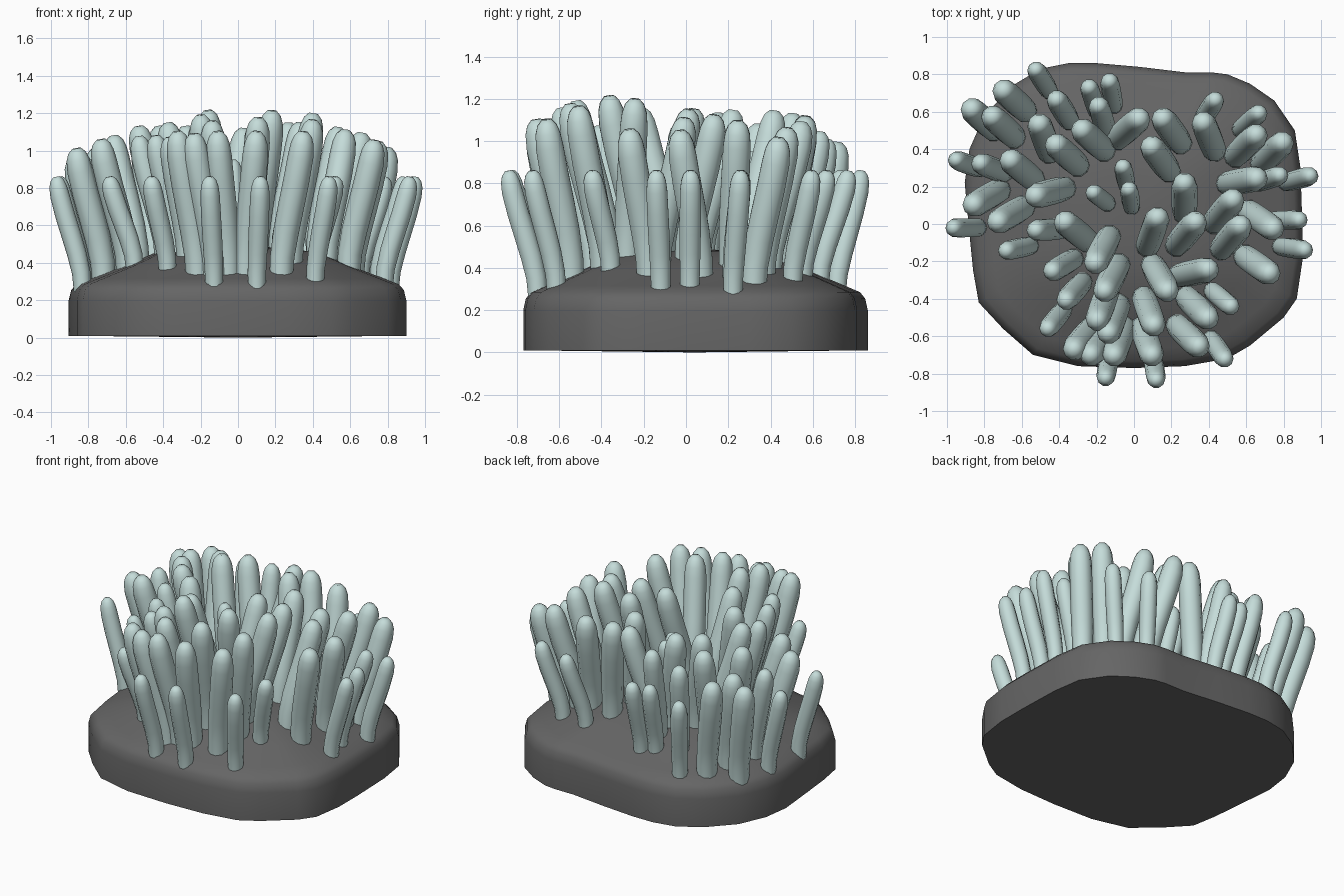
import bpy, bmesh, math
from mathutils import Vector
from mathutils.bvhtree import BVHTree

if "Cube" in bpy.data.objects:
    bpy.data.objects.remove(bpy.data.objects["Cube"])


def material(name, rgb):
    m = bpy.data.materials.new(name)
    m.diffuse_color = (*rgb, 1)
    m.use_nodes = True
    m.node_tree.nodes["Principled BSDF"].inputs["Base Color"].default_value = m.diffuse_color
    return m


def finish(bm, name, mat, angle):
    bmesh.ops.recalc_face_normals(bm, faces=bm.faces)
    me = bpy.data.meshes.new(name)
    bm.to_mesh(me)
    ob = bpy.data.objects.new(name, me)
    bpy.context.collection.objects.link(ob)
    me.materials.append(mat)
    bpy.ops.object.select_all(action='DESELECT')
    ob.select_set(True)
    bpy.context.view_layer.objects.active = ob
    bpy.ops.object.shade_smooth_by_angle(angle=math.radians(angle))


def bridge(bm, a, b):
    n = len(a)
    for i in range(n):
        bm.faces.new((a[i], a[(i + 1) % n], b[(i + 1) % n], b[i]))


def cap(bm, ring, co):
    v = bm.verts.new(co)
    for i in range(len(ring)):
        bm.faces.new((ring[i], ring[(i + 1) % len(ring)], v))


grey = material("rock_grey", (0.13, 0.13, 0.13))
teal = material("pale_teal", (0.56, 0.72, 0.70))

# Rock base: outline scaled inwards into a low mound
outline = [(.9, 0), (.89, .3), (.86, .5), (.75, .66), (.62, .75), (.5, .8), (.42, .81),
           (.28, .81), (.03, .84), (-.2, .86), (-.35, .86), (-.5, .83), (-.65, .74),
           (-.8, .58), (-.88, .4), (-.905, .22), (-.88, -.05), (-.86, -.25), (-.83, -.42),
           (-.7, -.56), (-.54, -.7), (-.3, -.76), (0, -.77), (.27, -.76), (.5, -.72),
           (.62, -.65), (.8, -.5), (.87, -.4), (.9, -.2)]
levels = [(1, .01), (1, .2), (.985, .255), (.955, .285), (.87, .315), (.68, .38), (.5, .45), (.28, .48)]
cy = 0.04
bm = bmesh.new()
rings = [[bm.verts.new((x * s, cy + (y - cy) * s, z)) for x, y in outline] for s, z in levels]
for a, b in zip(rings, rings[1:]):
    bridge(bm, a, b)
cap(bm, rings[0], (0, cy, 0))
cap(bm, rings[-1], (0, cy, .49))
surface = BVHTree.FromBMesh(bm)
finish(bm, "rock_base", grey, 35)
bm.free()

# Tentacle positions, halfway between root and tip
tall = [(-.64, .66), (-.81, .56), (-.7, .52), (-.6, .29), (-.79, .14), (-.66, .05), (-.45, .17),
        (-.48, .46), (-.36, .37), (-.22, .45), (-.03, .51), (.2, .5), (.14, .35), (.4, .47),
        (.6, .42), (.74, .38), (.58, .23), (.27, .14), (.48, .07), (.28, -.05), (.1, -.04),
        (.52, -.07), (.68, .02), (.66, -.22), (.32, -.26), (.14, -.29), (-.17, -.14), (-.31, -.04),
        (-.12, -.29), (-.17, -.44), (-.11, -.51), (-.27, -.61), (-.18, -.64), (-.08, -.63),
        (.07, -.63), (.08, -.47), (.29, -.6), (.34, -.45)]
medium = [(-.76, .3), (-.38, .61), (-.17, .57), (-.46, -.03), (-.38, -.22), (-.32, -.36)]
short = [(-.49, .77), (-.89, .32), (-.9, -.02), (-.22, .67), (-.12, .7), (.4, .61), (.62, .55),
         (.88, .24), (.72, .24), (.82, .02), (.85, -.13), (.47, -.4), (-.62, -.13), (-.42, -.51),
         (-.14, -.76), (.11, -.77), (.45, -.67)]
inner = [(-.18, .14), (-.02, .14), (-.05, .26)]
# Sway of the tall ones: each follows the nearest (x, y, heading in degrees)
sway = [(-.72, .58, 137), (-.48, .48, 110), (-.3, .4, 137), (-.58, .29, 140), (-.72, .1, 210),
        (-.45, .17, 195), (-.31, -.04, 140), (-.04, .52, 42), (.18, .42, 126), (.4, .47, 112),
        (.66, .41, 45), (.58, .25, 10), (.27, .15, 90), (.4, .0, 50), (.1, -.04, 70),
        (.66, -.22, -35), (.32, -.26, 12), (.15, -.3, -60), (-.15, -.22, -118),
        (-.27, -.61, 230), (-.12, -.5, -110), (.07, -.55, -70), (.32, -.52, -45)]
# Radius along the stalk, as (fraction of height, fraction of radius)
stalk = [(-.08, .9), (.1, .93), (.28, .98), (.46, 1), (.64, 1), (.82, .98), (.91, .88), (.965, .68), (1, .34)]
SIDES = 10


def tentacle(bm, x, y, radius, height, lean, swayed):
    middle = Vector((x, y, 0))
    out = middle.normalized() * lean
    if swayed:
        a = math.radians(min(sway, key=lambda s: (s[0] - x) ** 2 + (s[1] - y) ** 2)[2])
        out = Vector((math.cos(a), math.sin(a), 0)) * lean
    root = middle - out / 2
    hit = surface.ray_cast(root + Vector((0, 0, 2)), Vector((0, 0, -1)))[0]
    root.z = hit.z if hit else .3
    if radius < .055:  # the thin ones all end near one level
        height = height - root.z

    def path(t):
        u = min(max(t, 0), 1)
        k = .45 * u + .55 * u * u * (3 - 2 * u)
        return root + out * k + Vector((0, 0, height * t))

    previous = None
    for t, f in stalk:
        c = min(t, .91)
        turn = Vector((0, 0, 1)).rotation_difference(path(c + .04) - path(c - .04))
        ring = []
        for i in range(SIDES):
            a = math.tau * i / SIDES
            ring.append(bm.verts.new(path(t) + turn @ Vector((math.cos(a), math.sin(a), 0)) * radius * f))
        if previous:
            bridge(bm, previous, ring)
        else:
            bm.faces.new(ring[::-1])
        previous = ring
    bm.faces.new(previous)


bm = bmesh.new()
for spots, radius, height, lean in ((tall, .07, .67, .17), (medium, .06, .62, .14),
                                    (short, .053, .86, .14), (inner, .05, .95, .1)):
    for x, y in spots:
        extra = .07 if spots is tall and y < -.25 else 0
        tentacle(bm, x, y, radius, height + extra, lean, spots is tall)
finish(bm, "tentacles", teal, 70)
bm.free()
